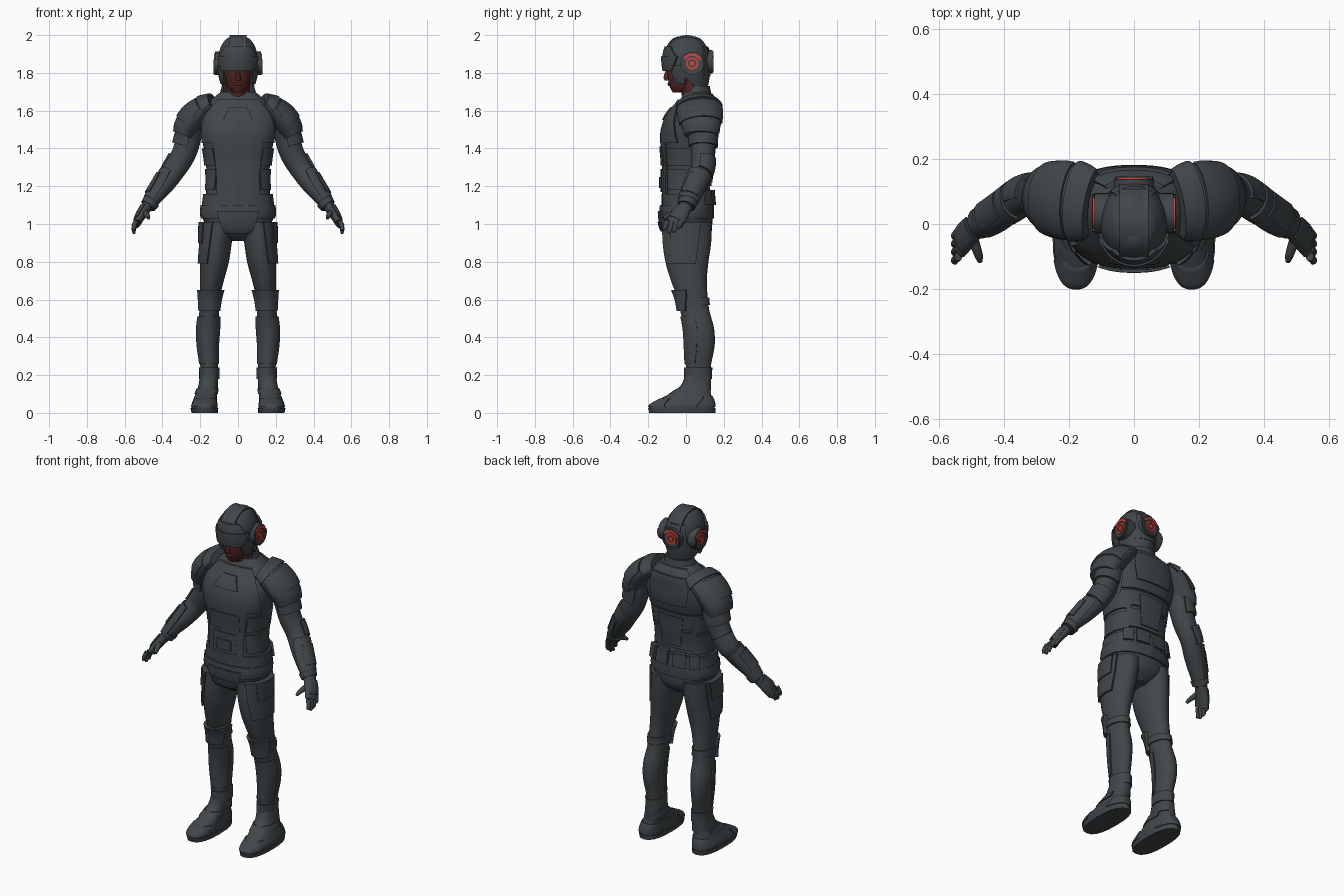
import bpy, bmesh
from math import cos, sin, radians, copysign
from mathutils import Vector

if "Cube" in bpy.data.objects:
    bpy.data.objects.remove(bpy.data.objects["Cube"], do_unlink=True)

UNIT = 0.01  # all measures below are hundredths
X, Y, Z = Vector((1, 0, 0)), Vector((0, 1, 0)), Vector((0, 0, 1))
FRONT, BACK, OUTER = 270, 90, 0
made = []


def material(name, red, green, blue):
    mat = bpy.data.materials.new(name)
    mat.use_nodes = True
    mat.diffuse_color = (red, green, blue, 1)
    shader = mat.node_tree.nodes["Principled BSDF"]
    shader.inputs["Base Color"].default_value = (red, green, blue, 1)
    shader.inputs["Roughness"].default_value = 0.7
    return mat


ARMOUR = material("slate armour", 0.052, 0.062, 0.068)
RED = material("signal red", 0.62, 0.06, 0.045)
SKIN = material("dark skin", 0.085, 0.02, 0.017)


def spread(start, end, count):
    return [start + (end - start) * i / count for i in range(count + 1)]


def finish(name, bm, mat, pair):
    bmesh.ops.remove_doubles(bm, verts=bm.verts, dist=UNIT * UNIT)
    mesh = bpy.data.meshes.new(name)
    bm.to_mesh(mesh)
    bm.free()
    mesh.materials.append(mat)
    obj = bpy.data.objects.new(name, mesh)
    bpy.context.collection.objects.link(obj)
    if pair:
        obj.modifiers.new("both sides", "MIRROR").use_mirror_merge = False
    made.append(obj)


def skin_rows(bm, rows):
    for low, high in zip(rows, rows[1:]):
        for j in range(len(low) - 1):
            bm.faces.new((low[j], low[j + 1], high[j + 1], high[j]))


def sheet(name, func, us, vs, lift, base=-0.4, mat=ARMOUR, pair=False):
    """Raised patch whose rim drops to the base level."""
    us, vs = [us[0], *us, us[-1]], [vs[0], *vs, vs[-1]]
    bm = bmesh.new()
    rows = []
    for i, v in enumerate(vs):
        row = []
        for j, u in enumerate(us):
            rim = i in (0, len(vs) - 1) or j in (0, len(us) - 1)
            row.append(bm.verts.new(func(u, v, base if rim else lift) * UNIT))
        rows.append(row)
    skin_rows(bm, rows)
    finish(name, bm, mat, pair)


class Form:
    """Body volume through rings of (x, y, z, half width, half depth)."""

    def __init__(self, *rings, power=1.0, tilt=False, pair=False):
        self.rings, self.power, self.tilt, self.pair = rings, power, tilt, pair
        self.low, self.high = rings[0][2], rings[-1][2]

    def section(self, z):
        r, last = self.rings, len(self.rings) - 1
        z = min(max(z, self.low), self.high)
        i = max(k for k in range(last) if r[k][2] <= z)
        a, b, before, after = r[i], r[i + 1], r[max(i - 1, 0)], r[min(i + 2, last)]
        h = b[2] - a[2]
        t = (z - a[2]) / h
        s = t * t * (3 - 2 * t)
        out = []
        for k in range(len(a)):
            m0 = (b[k] - before[k]) / (b[2] - before[2]) * h
            m1 = (after[k] - a[k]) / (after[2] - a[2]) * h
            out.append(a[k] + (b[k] - a[k]) * s
                       + m0 * t * (1 - t) ** 2 - m1 * t * t * (1 - t))
        return out

    def point(self, angle, z, lift=0):
        x, y, z, rx, ry = self.section(z)
        axis = Z
        if self.tilt:
            axis = Vector(self.section(z + 1)[:3]) - Vector(self.section(z - 1)[:3])
            axis.normalize()
        u = Y.cross(axis).normalized()
        v = axis.cross(u)
        c, s = cos(radians(angle)), sin(radians(angle))
        c, s = (copysign(abs(k) ** self.power, k) for k in (c, s))
        return Vector((x, y, z)) + u * c * (rx + lift) + v * s * (ry + lift)

    def loft(self, name, mat=ARMOUR, start=None, sides=32, steps=28):
        start = self.low if start is None else start
        bm = bmesh.new()
        rows = [[bm.verts.new(self.point(a, z) * UNIT) for a in spread(0, 360, sides)]
                for z in spread(start, self.high, steps)]
        skin_rows(bm, rows)
        bm.faces.new(rows[0][-2::-1])
        bm.faces.new(rows[-1][:-1])
        finish(name, bm, mat, self.pair)

    def plate(self, name, angle, wide_low, wide_high, low, high, lift, mat=ARMOUR, pair=None):
        """Armour plate following the volume, tapering from bottom to top."""
        def func(u, z, rise):
            half = wide_low + (wide_high - wide_low) * (z - low) / (high - low)
            return self.point(angle + u * half, z, rise)
        sheet(name, func, spread(-1, 1, 20), spread(low, high, 10), lift, mat=mat,
              pair=self.pair if pair is None else pair)


# Torso, pelvis and their plates
torso = Form((0, 1, 108, 18, 12.5), (0, .5, 122, 16.5, 12), (0, 1, 132, 17, 12.5),
             (0, 1, 142, 18.5, 13.3), (0, 2, 150, 20, 14), (0, 3.5, 158, 19.5, 12.5),
             (0, 6, 165, 15, 9.5), (0, 5.5, 170, 9, 6.5), power=.8)
torso.loft("torso", steps=40)
torso.plate("chest_plate", FRONT, 72, 40, 143, 166, 1.4)
torso.plate("chest_emblem_plate", FRONT, 16, 9, 155, 162, 2.2)
torso.plate("abdomen_plate", FRONT, 34, 38, 116, 143, 1.3)
torso.plate("abdomen_upper_panel", FRONT, 26, 24, 131, 141, 1.9)
torso.plate("abdomen_box", FRONT, 18, 18, 117, 129, 2)
torso.plate("buckle", FRONT, 10, 10, 119, 125, 2.7)
torso.plate("flank_plate_upper", OUTER, 52, 48, 131, 140, 1, pair=True)
torso.plate("flank_plate_lower", OUTER, 48, 52, 118, 129, .8, pair=True)
torso.plate("back_plate", BACK, 58, 48, 143, 169, 1.2)
torso.plate("back_centre_plate", BACK, 26, 36, 148, 165, 2)
torso.plate("back_band_upper", BACK, 62, 62, 133, 142, .9)
torso.plate("back_band_lower", BACK, 50, 50, 120, 131, .9)
torso.plate("spine_plate", BACK, 15, 20, 122, 140, 1.6)
torso.plate("belt", FRONT, 180, 180, 109, 116, 1.4)
for i in range(4):
    torso.plate(f"back_pouch_{i + 1}", BACK - 42 + 28 * i, 11, 11, 110, 118, 2.6)

pelvis = Form((0, 1, 91, 4, 7), (0, 1, 96, 14, 12), (0, .5, 104, 19, 13.5),
              (0, .5, 113, 18.5, 13.3), power=.85)
pelvis.loft("pelvis")
pelvis.plate("hip_skirt", FRONT, 180, 180, 103, 110, .9)
pelvis.plate("groin_plate", FRONT, 24, 28, 95, 107, 1.8)
pelvis.plate("groin_inset_plate", FRONT, 18, 20, 96, 101, 2.4)

# Legs with guards and pouches
leg = Form((15, 6.5, 12, 4.5, 6.5), (15.3, 6.5, 24, 4.6, 6.6), (16, 7.3, 36, 5.4, 7.9),
           (15.8, 6.8, 45, 5.8, 8), (15.2, 4.7, 54, 5.2, 7.7), (14.8, 3.5, 61, 5.2, 8),
           (13.8, 1.5, 70, 6.3, 9.5), (12.4, .5, 80, 7.6, 11.4), (11.3, .5, 90, 8, 12.8),
           (10.2, .8, 101, 8.8, 13), pair=True)
leg.loft("legs", steps=44)
leg.plate("thigh_panels", 340, 42, 52, 79, 107, 1.3)
leg.plate("thigh_pouches", 350, 26, 30, 90, 103, 2)
leg.plate("knee_pads", FRONT, 55, 75, 54, 65, 1.9)
leg.plate("knee_bands", FRONT, 180, 180, 57, 61, .8)
leg.plate("shin_guards", FRONT, 75, 85, 26, 51, .7)
leg.plate("ankle_cuffs", FRONT, 180, 180, 18, 24, .9)

foot = Form((17.6, -2, 0, 6.5, 17), (17.8, -2, 4, 6.9, 17.2), (17.4, 0, 7, 6.3, 14.5),
            (16.8, 2.2, 10, 5.7, 11), (16, 5, 14, 5.1, 8.2), (15.3, 6.5, 20, 4.8, 6.8),
            power=.8, pair=True)
foot.loft("boots")
foot.plate("boot_soles", FRONT, 180, 180, 0, 2.6, .5)
foot.plate("toe_caps", FRONT, 65, 55, 3, 7.5, .6)
foot.plate("boot_straps", FRONT, 110, 110, 10, 13, .6)
foot.plate("heel_guards", BACK, 70, 55, 3, 9, .5)

# Arms, bracers and shoulder pads
arm = Form((48, 0, 109, 3.4, 4), (44, 2, 114.5, 4.3, 4.8), (39, 5, 121, 5.3, 5.5),
           (33.5, 8.5, 129, 6, 5.8), (28.8, 9, 137, 6.4, 6.2), (26, 9, 146, 6.6, 6.8),
           (24, 8, 155, 6, 7.5), tilt=True, pair=True)
arm.loft("arms", steps=36)
arm.plate("bracers", OUTER, 95, 75, 112, 126, 1)
arm.plate("bracer_ridges", OUTER, 45, 35, 114, 123, 1.6)
arm.plate("wrist_bands", OUTER, 180, 180, 109.5, 112, .8)
arm.plate("elbow_pads", 50, 60, 60, 127, 134, 1)
arm.plate("upper_arm_guards", 10, 105, 100, 141, 149, 1.3)

pad = Form((29, 8, 147, 5.8, 8.8), (27, 8, 151.5, 7, 10.3), (23, 7.5, 157, 7.2, 11.4),
           (18, 7, 161.5, 6, 11.5), (13, 6, 164, 4.6, 10), tilt=True, pair=True)
pad.loft("shoulder_pads")
pad.plate("shoulder_pad_caps", OUTER, 95, 80, 153, 161, .7)
pad.plate("shoulder_yokes", OUTER, 105, 85, 161.5, 164, 1.1)

# Hands
palm = Form((53.6, -6.2, 100, 1.9, 4.6), (51.3, -3.4, 104.5, 2.6, 4.5),
            (48, 0, 109.5, 3, 3.6), tilt=True, pair=True)
palm.loft("palms", steps=10)
palm.plate("hand_guards", OUTER, 60, 60, 102, 108, .5)
for i, name in enumerate(("index", "middle", "ring", "little")):
    y, tip = -10 + 2.5 * i, (96.5, 95, 95.5, 97.5)[i]
    Form((54.9, y - 1.8, tip, .7, .8), (55.2, y - 1.2, tip + 1.5, 1.1, 1.2),
         (54, y, 101.5, 1.3, 1.4), tilt=True, pair=True).loft(
             f"{name}_fingers", sides=12, steps=8)
Form((47.3, -11.5, 103, .8, .8), (47.8, -9.5, 104.3, 1.3, 1.4),
     (50, -3, 107, 1.8, 1.8), tilt=True, pair=True).loft("thumbs", sides=12, steps=8)

# Neck, face and collar
Form((0, 4.5, 164, 6.5, 6), (0, 2.5, 178, 6.2, 6.5)).loft("neck", SKIN)
Form((0, -3.5, 169.5, 2.8, 3.5), (0, -2.5, 172.5, 5.2, 6), (0, -1.5, 178, 6.8, 8.2),
     (0, -1, 184, 7.4, 9)).loft("face", SKIN)
Form((0, -10, 176, 1.6, 1.2), (0, -10, 177.5, 1.4, 1.9),
     (0, -9.5, 182, .8, 1)).loft("nose", SKIN, sides=12, steps=8)
Form((0, -8.4, 173, 1.5, .6), (0, -8.8, 174, 2.4, 1),
     (0, -8.8, 175, 1.8, .7)).loft("lips", SKIN, sides=12, steps=8)
collar = Form((0, 5, 165, 10, 8.5), (0, 5.5, 173, 8, 6.5))
collar.plate("collar", BACK, 140, 100, 165, 173, .6)

# Helmet
helmet = Form((0, 2, 172, 7.8, 9), (0, 1, 178, 9.5, 11), (0, .5, 186, 10.4, 12),
              (0, .3, 193, 9.4, 11), (0, .3, 198, 6.2, 7.5), (0, .3, 199.3, 3.5, 4.5))
helmet.loft("helmet", start=182)
helmet.plate("helmet_neck_guard", BACK, 75, 128, 173, 184, .5)
helmet.plate("cheek_guards", 335, 14, 22, 174, 184, .9, pair=True)
helmet.plate("visor", FRONT, 50, 68, 181, 189, 1.6)
helmet.plate("brow_plate", FRONT, 62, 42, 189, 194, 1)
helmet.plate("helmet_rear_plate", BACK, 45, 38, 178, 194, .8)


def crest(x, angle, lift):
    a = radians(angle)
    return Vector((-x, .4 + (11.6 + lift) * cos(a), 187 + (12.3 + lift) * sin(a)))


sheet("helmet_crest", crest, spread(-4.5, 4.5, 2), spread(-10, 155, 30), .7, base=-2)


# Round pods with red markings on both sides and the back of the helmet
def pod(place, origin, right, normal, pair):
    def func(angle, radius, lift):
        a = radians(angle)
        return Vector(origin) + (right * cos(a) + Z * sin(a)) * radius + normal * lift

    def ring(name, inner, outer, start, end, lift, base, mat):
        sheet(f"{place}_{name}", func, spread(end, start, 28), [inner, outer],
              lift, base, mat, pair)

    ring("pod", 0, 6.2, 0, 360, 1.6, -3, ARMOUR)
    ring("pod_rim", 4.9, 5.9, 160, 380, 2.3, 1, ARMOUR)
    ring("red_arc", 4, 5.4, 25, 150, 2.2, 1.5, RED)
    ring("red_ring", 2.2, 3.3, 0, 360, 2.2, 1.5, RED)
    ring("red_dot", 0, 1.3, 0, 360, 2.2, 1.5, RED)


pod("ear", (10.6, 3.3, 185), Y, X, True)
pod("rear", (0, 12.3, 186), -X, Y, False)

# Smooth shading with crisp plate edges
bpy.ops.object.select_all(action="DESELECT")
for obj in made:
    obj.select_set(True)
bpy.context.view_layer.objects.active = made[0]
bpy.ops.object.shade_smooth_by_angle(angle=radians(38))
